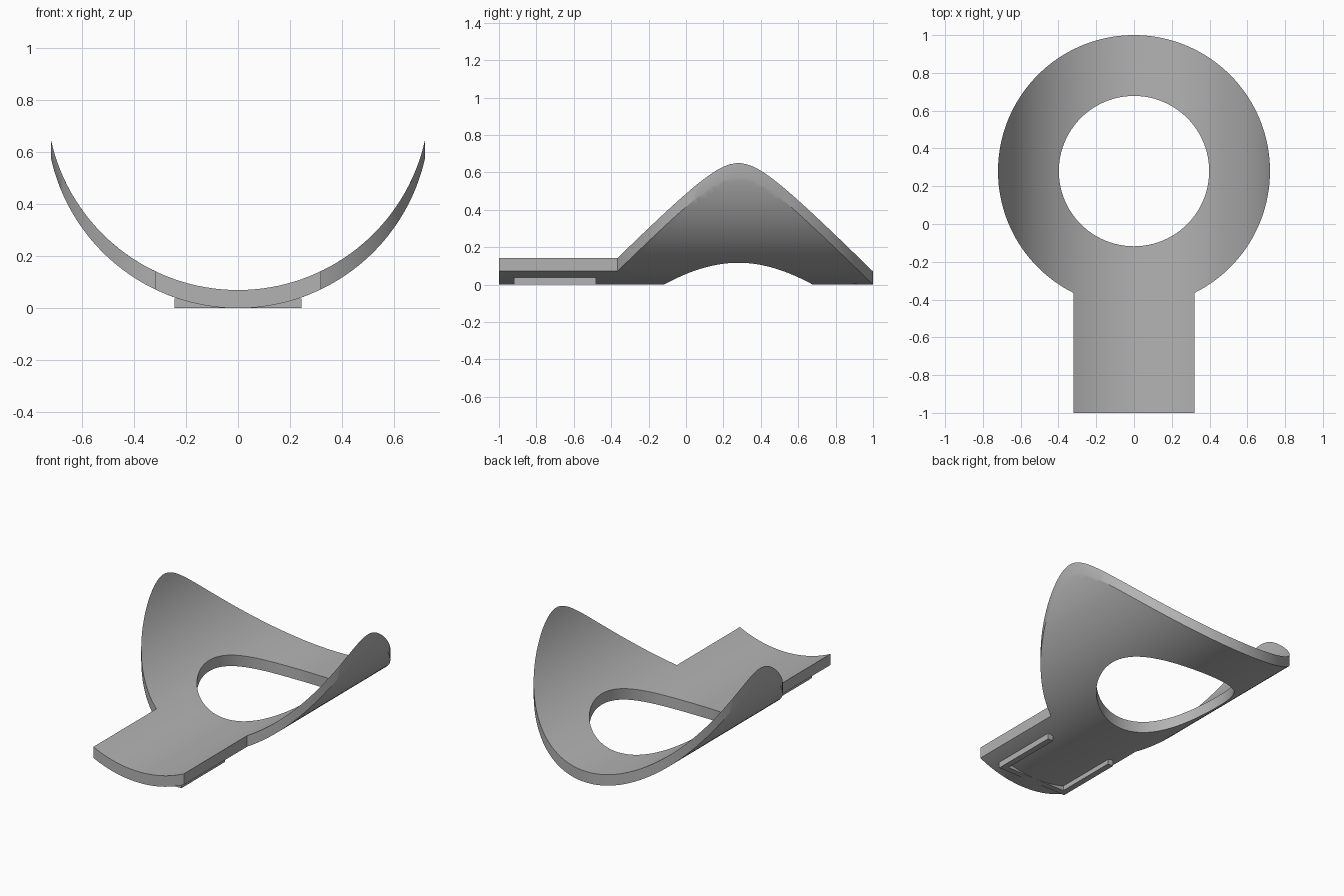
import bpy
import bmesh
from math import asin, cos, pi, sin, sqrt

default = bpy.data.objects.get("Cube")
if default:
    bpy.data.objects.remove(default, do_unlink=True)

BEND = 0.737          # radius of the trough-like bend
THICK = 0.07          # vertical thickness of the sheet
RING_Y = 0.28         # ring centre
OUTER, HOLE = 0.72, 0.398
NECK = 0.32           # half width of the neck

grey = bpy.data.materials.new("plain grey")
grey.use_nodes = True
colour = (0.45, 0.45, 0.45, 1)
grey.diffuse_color = colour
grey.node_tree.nodes["Principled BSDF"].inputs["Base Color"].default_value = colour


def finish(name, bm):
    bmesh.ops.recalc_face_normals(bm, faces=bm.faces[:])
    mesh = bpy.data.meshes.new(name)
    bm.to_mesh(mesh)
    bm.free()
    obj = bpy.data.objects.new(name, mesh)
    mesh.materials.append(grey)
    bpy.context.collection.objects.link(obj)
    return obj


def arc(radius, start, end, steps):
    span = end - start
    return [(radius * cos(start + span * i / steps),
             RING_Y + radius * sin(start + span * i / steps)) for i in range(steps + 1)]


def loop(bm, points):
    verts = [bm.verts.new((x, y, 0)) for x, y in points]
    return [bm.edges.new((v, verts[i - 1])) for i, v in enumerate(verts)]


# Curved keyhole sheet: flat outline, sliced along x, bent, then thickened
bm = bmesh.new()
gap = asin(NECK / OUTER)
outline = arc(OUTER, -pi / 2 + gap, 1.5 * pi - gap, 128) + [(-NECK, -1), (NECK, -1)]
edges = loop(bm, outline) + loop(bm, arc(HOLE, 0, 2 * pi, 96)[:-1])
bmesh.ops.triangle_fill(bm, edges=edges, use_beauty=True)
half_angle = asin(OUTER / BEND)
slices = 64
for i in range(1, slices):
    x = BEND * sin(half_angle * (2 * i / slices - 1))
    bmesh.ops.bisect_plane(bm, geom=bm.verts[:] + bm.edges[:] + bm.faces[:],
                           plane_co=(x, 0, 0), plane_no=(1, 0, 0), dist=0.0005)
bmesh.ops.remove_doubles(bm, verts=bm.verts[:], dist=0.0002)
for v in bm.verts:
    v.co.z = BEND - sqrt(BEND ** 2 - min(abs(v.co.x), OUTER) ** 2)
top = bmesh.ops.extrude_face_region(bm, geom=bm.faces[:], use_keep_orig=True)
for v in top["geom"]:
    if isinstance(v, bmesh.types.BMVert):
        v.co.z += THICK
sheet = finish("curved_sheet", bm)
bpy.context.view_layer.objects.active = sheet
sheet.select_set(True)
bpy.ops.object.shade_smooth_by_angle(angle=pi / 6)

# U-shaped locating frame under the neck
W, SIDE, FRONT, BACK, HIGH = 0.038, 0.245, -0.92, -0.48, 0.037
bm = bmesh.new()
frame = [(-SIDE, FRONT), (SIDE, FRONT), (SIDE, BACK), (SIDE - W, BACK),
         (SIDE - W, FRONT + W), (W - SIDE, FRONT + W), (W - SIDE, BACK), (-SIDE, BACK)]
base = bm.faces.new([bm.verts.new((x, y, 0)) for x, y in frame])
lifted = bmesh.ops.extrude_face_region(bm, geom=[base], use_keep_orig=True)
for v in lifted["geom"]:
    if isinstance(v, bmesh.types.BMVert):
        v.co.z = HIGH
finish("under_frame", bm)
